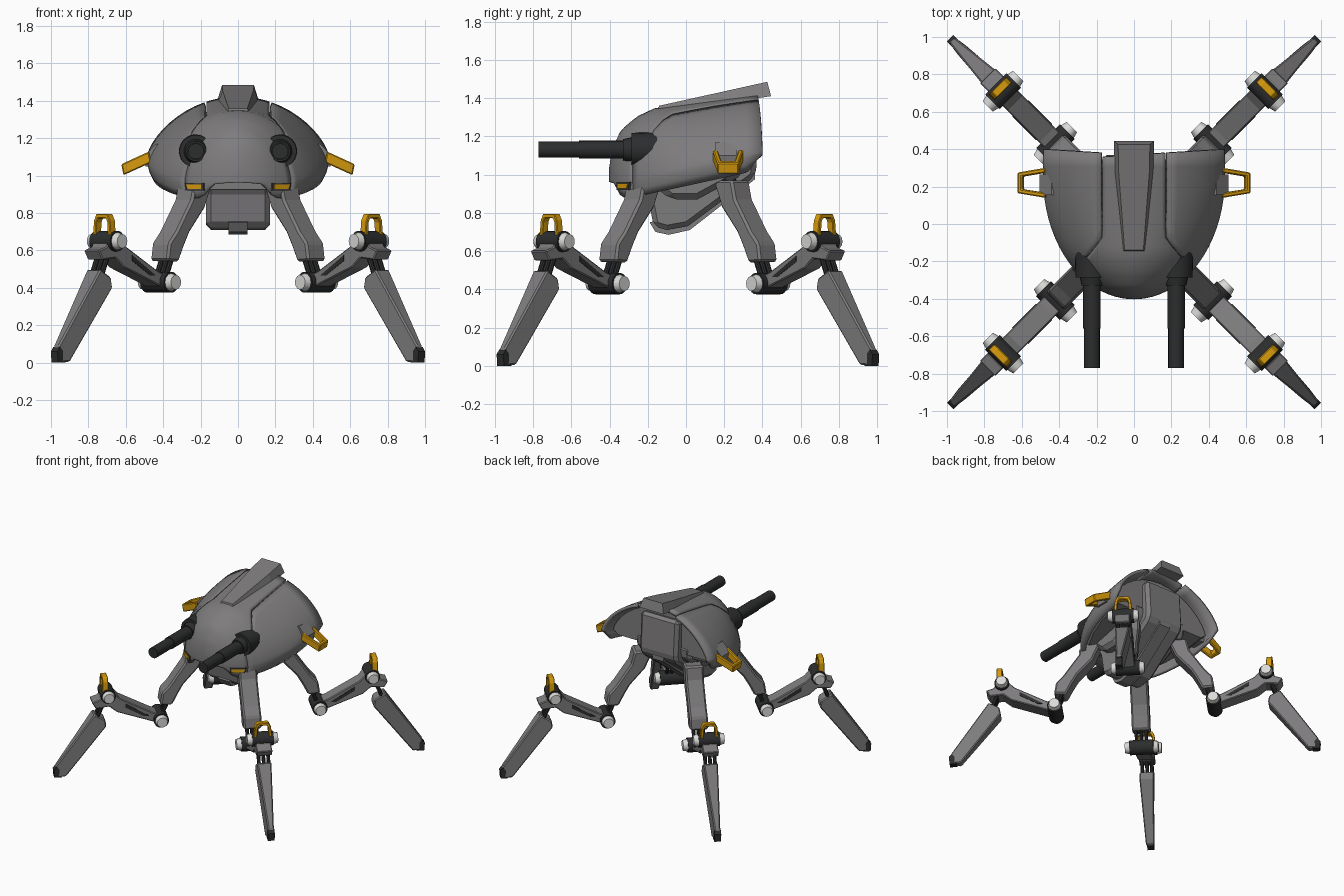
import bpy, bmesh, math
from mathutils import Vector

if "Cube" in bpy.data.objects:
    bpy.data.objects.remove(bpy.data.objects["Cube"])

def material(name, c):
    m = bpy.data.materials.new(name)
    m.diffuse_color = (*c, 1)
    m.use_nodes = True
    m.node_tree.nodes["Principled BSDF"].inputs["Base Color"].default_value = m.diffuse_color
    return m

GREY = material("armour_grey", (0.208, 0.201, 0.206))
DARK = material("dark_grey", (0.06, 0.06, 0.063))
BLACK = material("gunmetal_black", (0.025, 0.026, 0.027))
WHITE = material("bolt_white", (0.70, 0.70, 0.68))
ORANGE = material("signal_orange", (0.68, 0.33, 0.004))

def finish(name, bm, mat, smooth=False, bevel=0):
    bmesh.ops.recalc_face_normals(bm, faces=bm.faces)
    me = bpy.data.meshes.new(name)
    bm.to_mesh(me)
    bm.free()
    me.materials.append(mat)
    ob = bpy.data.objects.new(name, me)
    bpy.context.collection.objects.link(ob)
    if bevel:
        b = ob.modifiers.new("bevel", 'BEVEL')
        b.width, b.segments = bevel, 1
    if smooth:
        bpy.ops.object.select_all(action='DESELECT')
        ob.select_set(True)
        bpy.context.view_layer.objects.active = ob
        bpy.ops.object.shade_smooth_by_angle(angle=math.radians(35))
    return ob

def prism(name, pts, half, place, mat, bevel=0):
    """Extrude a 2D outline to both sides; half is a number or a function of the first coordinate."""
    h = half if callable(half) else (lambda a: half)
    bm = bmesh.new()
    lo = [bm.verts.new(place(a, b, -h(a))) for a, b in pts]
    hi = [bm.verts.new(place(a, b, h(a))) for a, b in pts]
    bm.faces.new(lo)
    bm.faces.new(hi)
    n = len(pts)
    for i in range(n):
        j = (i + 1) % n
        bm.faces.new((lo[i], lo[j], hi[j], hi[i]))
    return finish(name, bm, mat, bevel=bevel)

def rod(name, p, q, r1, r2, mat, sides=20):
    p, q = Vector(p), Vector(q)
    bm = bmesh.new()
    bmesh.ops.create_cone(bm, cap_ends=True, segments=sides, radius1=r1, radius2=r2, depth=(q - p).length)
    rot = (q - p).to_track_quat('Z', 'Y')
    for v in bm.verts:
        v.co = rot @ v.co + (p + q) / 2
    return finish(name, bm, mat, smooth=sides > 8)

# ---------- shell surface ----------
TOP = [(-.39, 1.03), (-.375, 1.13), (-.33, 1.225), (-.25, 1.293), (-.16, 1.335), (.40, 1.415)]

def top_z(y):
    for (y0, z0), (y1, z1) in zip(TOP, TOP[1:]):
        if y <= y1:
            return z0 + (z1 - z0) * max(0, (y - y0) / (y1 - y0))
    return TOP[-1][1]

def station(y, off=0.0):
    """Half width, top, widest and bottom heights of the section at y."""
    t = min(1, max(0, (.25 - y) / .64))
    zb = .88 + (y + .29) * .224 + max(0, -.3 - y) * .5
    return max(0, .474 * math.sqrt(1 - t * t) - off), top_z(y) - off, zb + .075, zb + off

NOSE_Y = -.27
YS = [.37, .31] + [.25 - .64 * math.sin(math.radians(a)) for a in range(0, 51, 5)] + [NOSE_Y]
NOSE = [NOSE_Y] + [.25 - .64 * math.sin(math.radians(a)) for a in range(58, 91, 4)]

def seam(y, w):
    g = .165 + .12 * min(1, max(0, (-.08 - y) / .14))
    return min(math.asin(min(1, g / w)) if w > .01 else 9, math.radians(60))

def arch(y, th, off=0.0):
    w, zt, zw, zb = station(y, off)
    shift = .03 * math.sin(th) if y > .36 else 0
    power = 1.4 - .3 * min(1, max(0, -y / .35))
    return Vector((w * math.sin(th), y + shift, zw + (zt - zw) * max(0, math.cos(th)) ** power))

def tuck(y):
    """The two rows that turn under the rim, with the raised chin notch."""
    w, zt, zw, zb = station(y)
    x = .94 * w
    lift = .06 * min(1, max(0, (.19 - x) / .06))
    back = -.04 if y > .36 else 0
    return [Vector((.98 * w, y + back / 3, zw - (zw - zb - lift) * .5)), Vector((x, y + back, zb + lift))]

def flip(p, sx):
    return Vector((p.x * sx, p.y, p.z))

def grid(name, patches, mat):
    bm = bmesh.new()
    for rows in patches:
        vs = [[bm.verts.new(p) for p in r] for r in rows]
        for a, b in zip(vs, vs[1:]):
            for i in range(len(a) - 1):
                bm.faces.new((a[i], a[i + 1], b[i + 1], b[i]))
    bmesh.ops.remove_doubles(bm, verts=bm.verts, dist=.0005)
    ob = finish(name, bm, mat, smooth=True)
    s = ob.modifiers.new("thickness", 'SOLIDIFY')
    s.thickness, s.offset = .025, 0

# centre armour panel flowing into a one-piece nose
centre, nose = [], []
for y in YS:
    g = seam(y, station(y)[0])
    centre.append([arch(y, g * i / 8) for i in range(-8, 9)])
for y in NOSE:
    g = seam(NOSE_Y, station(NOSE_Y)[0])
    angles = [g * i / 8 for i in range(9)] + [g + (math.pi / 2 - g) * i / 4 for i in range(1, 5)]
    half = [arch(y, a) for a in angles] + tuck(y)
    nose.append([flip(p, -1) for p in reversed(half[1:])] + half)
grid("shell_centre_and_nose", [centre, nose], GREY)

# side armour panels, separated by a narrow seam
for sx, side in ((1, "right"), (-1, "left")):
    rows = []
    for y in YS:
        g = seam(y, station(y)[0]) + .024
        r = [arch(y, g + (math.pi / 2 - g) * i / 10) for i in range(11)] + tuck(y)
        rows.append([flip(p, sx) for p in r])
    grid(side + "_shell_panel", [rows], GREY)

# hull filling the shell
bm = bmesh.new()
for y in [.30] + [.25 - .60 * math.sin(math.radians(a)) for a in range(0, 76, 15)]:
    w, zt, zw, zb = station(y, .03)
    for p in [arch(y, math.pi / 2 * i / 8, .03) for i in range(9)] + [Vector((.9 * w, y, zb + .01))]:
        for sx in (1, -1):
            bm.verts.new(flip(p, sx))
bmesh.ops.convex_hull(bm, input=bm.verts)
bmesh.ops.delete(bm, geom=[v for v in bm.verts if not v.link_faces], context='VERTS')
finish("inner_hull", bm, GREY)

# belly block, shoulders and keel
along_x = lambda a, b, c: (c, a, b)
belly = [(-.24, .96), (-.20, .90), (-.17, .73), (-.10, .71), (.01, .73), (.36, .99), (.37, 1.05), (.35, 1.33), (-.1, 1.22)]
prism("belly_block", belly, .17, along_x, GREY, bevel=.025)
prism("belly_shoulder", [(-.18, .95), (-.08, .87), (.06, .87), (.30, 1.0), (.31, 1.12), (-.1, 1.1)], .25, along_x, GREY, bevel=.03)
prism("belly_keel", [(-.19, .75), (-.16, .70), (-.09, .685), (.02, .71), (.36, .975), (.36, 1.02), (0, .80)], .05, along_x, GREY)

# hood ridge on top
bm = bmesh.new()
secs = []
for y, z, wb, wt, h, lean in ((-.155, 1.315, .068, .05, .045, .015), (.28, 1.385, .108, .082, .068, 0), (.445, 1.41, .108, .085, .075, -.02)):
    secs.append([bm.verts.new(p) for p in ((-wb, y, z), (wb, y, z), (wt, y + lean, z + h), (-wt, y + lean, z + h))])
for a, b in zip(secs, secs[1:]):
    for i in range(4):
        bm.faces.new((a[i], a[(i + 1) % 4], b[(i + 1) % 4], b[i]))
bm.faces.new(secs[0])
bm.faces.new(secs[-1])
finish("hood_ridge", bm, GREY)

for sx, side in ((1, "right"), (-1, "left")):
    # gun: socket, collar, sleeve, barrel
    gx, gz = .225 * sx, 1.13
    rod(side + "_gun_socket", (gx, -.15, gz), (gx, -.285, gz), .092, .088, BLACK, 24)
    rod(side + "_gun_collar", (gx, -.26, gz), (gx, -.33, gz), .07, .055, BLACK)
    rod(side + "_gun_sleeve", (gx, -.25, gz), (gx, -.56, gz), .047, .047, BLACK)
    rod(side + "_gun_barrel", (gx, -.55, gz), (gx, -.77, gz), .042, .042, BLACK)
    # marker light in a dark frame on the chin
    ca, sa = math.cos(.60), math.sin(.60)
    for part, hw, hh, d, m in (("frame", .06, .02, .014, DARK), ("light", .05, .012, .019, ORANGE)):
        prism(side + "_marker_" + part, [(-hw, -hh), (hw - .012, -hh), (hw, hh), (-hw, hh)], d,
              lambda a, b, c: (sx * (.226 + a * ca + c * sa), -.318 + a * sa - c * ca, .940 + b), m)
    # side handle and its mount
    prism(side + "_handle", [(.14, -.01), (.165, .15), (.275, .15), (.30, -.01), (.274, -.01), (.254, .124), (.186, .124), (.166, -.01)], .03,
          lambda a, b, c: (sx * (.48 + b * .92 + c * .2), a, 1.095 - b * .42 + c * .98), ORANGE, bevel=.006)
    prism(side + "_handle_mount", [(.40, 1.17), (.44, 1.17), (.505, 1.10), (.495, 1.05), (.40, 1.05)], .055,
          lambda a, b, c: (sx * a, .21 + c, b), GREY)

# ---------- one leg along +x, then copied to the four corners ----------
radial = lambda a, b, c: (a, c, b)
leg = [
    prism("thigh", [(.25, .97), (.39, .97), (.415, .87), (.53, .70), (.585, .64), (.60, .545), (.51, .54), (.465, .63), (.425, .70), (.31, .83)],
          .068, radial, GREY, bevel=.012),
    prism("lower_arm", [(.60, .47), (.66, .49), (.90, .62), (.94, .665), (1.03, .665), (1.05, .62), (1.11, .60), (1.08, .55),
                        (.98, .56), (.92, .51), (.70, .43), (.62, .40)], .058, radial, GREY, bevel=.006),
    prism("arm_slot", [(.68, .465), (.72, .465), (.86, .545), (.86, .575)], .061, radial, BLACK),
    prism("shin", [(1.09, .50), (1.01, .455), (1.00, .40), (1.30, .005), (1.365, .005), (1.375, .09)],
          lambda r: .055 - .035 * max(0, (r - 1.0) / .38) ** 2, radial, GREY, bevel=.008),
    prism("foot_tip", [(1.33, 0), (1.385, 0), (1.39, .06), (1.37, .085), (1.345, .06)], .025, radial, BLACK),
    prism("ankle_loop", [(-.07, .66), (-.06, .76), (-.042, .795), (.042, .795), (.06, .76), (.07, .66),
                         (.046, .66), (.04, .75), (.03, .772), (-.03, .772), (-.04, .75), (-.046, .66)],
          .022, lambda a, b, c: (1.01 + c, a, b), ORANGE, bevel=.004),
]
for joint, r, z, rad, half in (("knee", .594, .43, .056, .09), ("ankle", .99, .65, .055, .08)):
    leg.append(rod(joint + "_drum", (r, -half, z), (r, half, z), rad, rad, BLACK))
    for s, tag in ((1, "a"), (-1, "b")):
        leg.append(rod(joint + "_bolt_" + tag, (r, s * half * .9, z), (r, s * (half + .035), z), rad * .9, rad * .7, WHITE, 12))
for t in (-.036, 0, .036):
    leg.append(rod("knee_piston", (.52, t, .60), (.594, t, .43), .014, .014, BLACK, 8))
    leg.append(rod("ankle_piston", (.99, t, .65), (1.08, t, .44), .014, .014, BLACK, 8))
    leg.append(rod("hip_piston", (.27, t, 1.02), (.35, t, .88), .015, .015, BLACK, 8))

for ob in leg:
    base = ob.name
    for k, corner in enumerate(("back_right", "back_left", "front_left", "front_right")):
        o = ob if k == 0 else ob.copy()
        if k:
            bpy.context.collection.objects.link(o)
        o.name = corner + "_" + base
        o.location = (0, .01, 0)
        o.rotation_euler = (0, 0, math.radians(45 + 90 * k))
